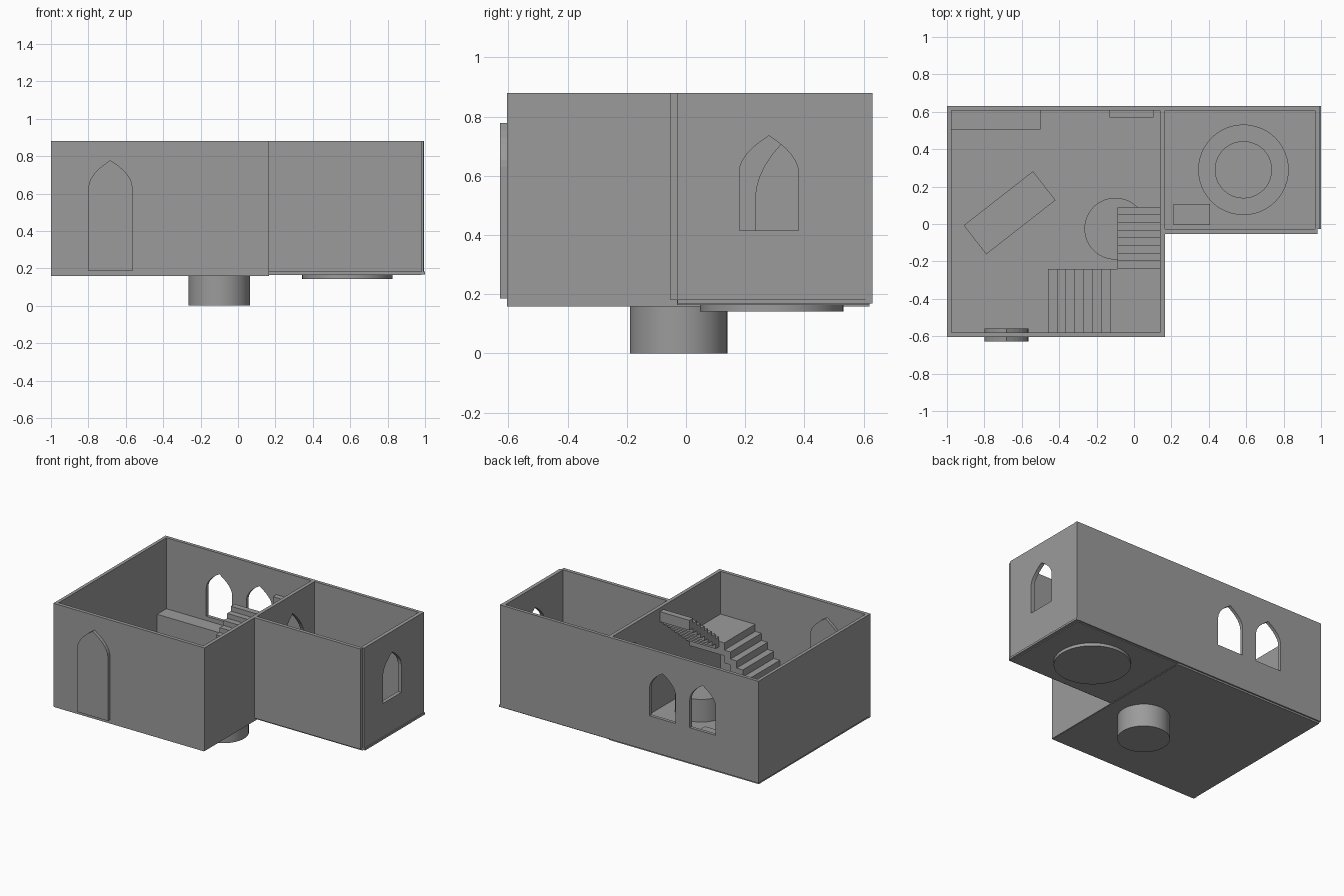
import bpy, bmesh, math
from mathutils import Matrix

cube = bpy.data.objects.get("Cube")
if cube:
    bpy.data.objects.remove(cube, do_unlink=True)

grey = bpy.data.materials.new("stone_grey")
grey.use_nodes = True
COLOUR = (0.33, 0.33, 0.33, 1)
grey.diffuse_color = COLOUR
grey.node_tree.nodes["Principled BSDF"].inputs["Base Color"].default_value = COLOUR


def finish(bm, name):
    bmesh.ops.recalc_face_normals(bm, faces=bm.faces)
    mesh = bpy.data.meshes.new(name)
    bm.to_mesh(mesh)
    bm.free()
    mesh.materials.append(grey)
    obj = bpy.data.objects.new(name, mesh)
    bpy.context.collection.objects.link(obj)
    return obj


def box(name, x, y, z, turn=0):
    """Box from three (low, high) ranges, turned about its own centre."""
    bm = bmesh.new()
    size = [r[1] - r[0] for r in (x, y, z)]
    mid = [(r[0] + r[1]) / 2 for r in (x, y, z)]
    matrix = (Matrix.Translation(mid) @ Matrix.Rotation(turn, 4, 'Z')
              @ Matrix.Diagonal((*size, 1)))
    bmesh.ops.create_cube(bm, size=1, matrix=matrix)
    return finish(bm, name)


def drum(name, x, y, radius, z):
    bm = bmesh.new()
    bmesh.ops.create_cone(bm, cap_ends=True, segments=48, radius1=radius, radius2=radius,
                          depth=z[1] - z[0],
                          matrix=Matrix.Translation((x, y, (z[0] + z[1]) / 2)))
    obj = finish(bm, name)
    bpy.context.view_layer.objects.active = obj
    obj.select_set(True)
    bpy.ops.object.shade_smooth_by_angle(angle=math.radians(40))
    obj.select_set(False)
    return obj


def arch(name, axis, centre, half, heights, depth):
    """Pointed arch prism; axis is the direction it runs through the wall."""
    low, spring, apex = heights
    side = [(half * (1 - (i / 6) ** 2), spring + (apex - spring) * i / 6) for i in range(7)]
    outline = [(half, low)] + side + [(-u, z) for u, z in reversed(side[:-1])] + [(-half, low)]
    bm = bmesh.new()
    rings = []
    for d in depth:
        rings.append([bm.verts.new((centre + u, d, z) if axis == 'y' else (d, centre + u, z))
                      for u, z in outline])
    for ring in rings:
        bm.faces.new(ring)
    n = len(outline)
    for i in range(n):
        j = (i + 1) % n
        bm.faces.new((rings[0][i], rings[0][j], rings[1][j], rings[1][i]))
    return finish(bm, name)


def cut(wall, cutter):
    mod = wall.modifiers.new("opening", 'BOOLEAN')
    mod.operation = 'DIFFERENCE'
    mod.solver = 'EXACT'
    mod.object = cutter
    bpy.context.view_layer.objects.active = wall
    bpy.ops.object.modifier_apply(modifier=mod.name)
    bpy.data.objects.remove(cutter, do_unlink=True)


TOP = 0.88
WALL = (0.17, TOP)
WINDOW = (0.415, 0.61, 0.735)

# Floors
box("main_floor", (-0.995, 0.16), (-0.605, 0.62), (0.158, 0.182))
box("side_floor", (0.16, 0.98), (-0.03, 0.62), (0.163, 0.182))

# Walls
box("front_wall", (-1, 0.165), (-0.605, -0.58), (0.16, TOP))
box("right_wall", (-1, -0.977), (-0.58, 0.607), WALL)
back_wall = box("back_wall", (-1, 0.995), (0.607, 0.63), WALL)
partition = box("partition_wall", (0.14, 0.165), (-0.58, 0.607), (0.16, TOP))
box("side_room_front_wall", (0.165, 0.98), (-0.053, -0.028), (0.18, TOP))
left_wall = box("left_wall", (0.967, 0.993), (-0.028, 0.607), WALL)
box("left_sill", (0.98, 1), (-0.028, 0.63), (0.168, 0.182))

# Arched openings
for x in (-0.26, -0.57):
    cut(back_wall, arch("back_window_cutter", 'y', x, 0.1, WINDOW, (0.5, 0.7)))
cut(left_wall, arch("left_window_cutter", 'x', 0.28, 0.1, WINDOW, (0.9, 1.1)))
cut(partition, arch("doorway_cutter", 'x', 0.367, 0.132, (0.182, 0.52, 0.75), (0.1, 0.2)))

# Front door
arch("front_door", 'y', -0.682, 0.118, (0.185, 0.63, 0.778), (-0.628, -0.56))

# Staircase: lower flight, corner landing, upper flight
STEPS = 8
RISE = 0.05
for i in range(STEPS):
    z = 0.182 + RISE * (i + 1)
    x = -0.46 + 0.0475 * i
    box("lower_step", (x, x + 0.0475), (-0.58, -0.24), (max(0.182, z - 0.09), z))
landing = 0.182 + RISE * STEPS
box("stair_landing", (-0.08, 0.14), (-0.58, -0.24), (landing - 0.09, landing))
for i in range(STEPS):
    z = landing + 0.034 * (i + 1)
    y = -0.24 + 0.041 * i
    box("upper_step", (-0.088, 0.14), (y, y + 0.041), (z - 0.07, z))

# Main room furniture
drum("round_well", -0.1, -0.025, 0.165, (0, 0.34))
box("corner_bench", (-0.977, -0.5), (0.505, 0.607), (0.182, 0.385))
box("long_table", (-0.9, -0.43), (-0.038, 0.158), (0.182, 0.33), math.radians(38))
box("wall_cabinet", (-0.13, 0.105), (0.57, 0.607), (0.182, 0.71))

# Side room furniture
drum("round_base", 0.585, 0.29, 0.242, (0.142, 0.2))
drum("round_table", 0.585, 0.29, 0.153, (0.2, 0.3))
box("small_chest", (0.21, 0.405), (-0.005, 0.108), (0.182, 0.3))
